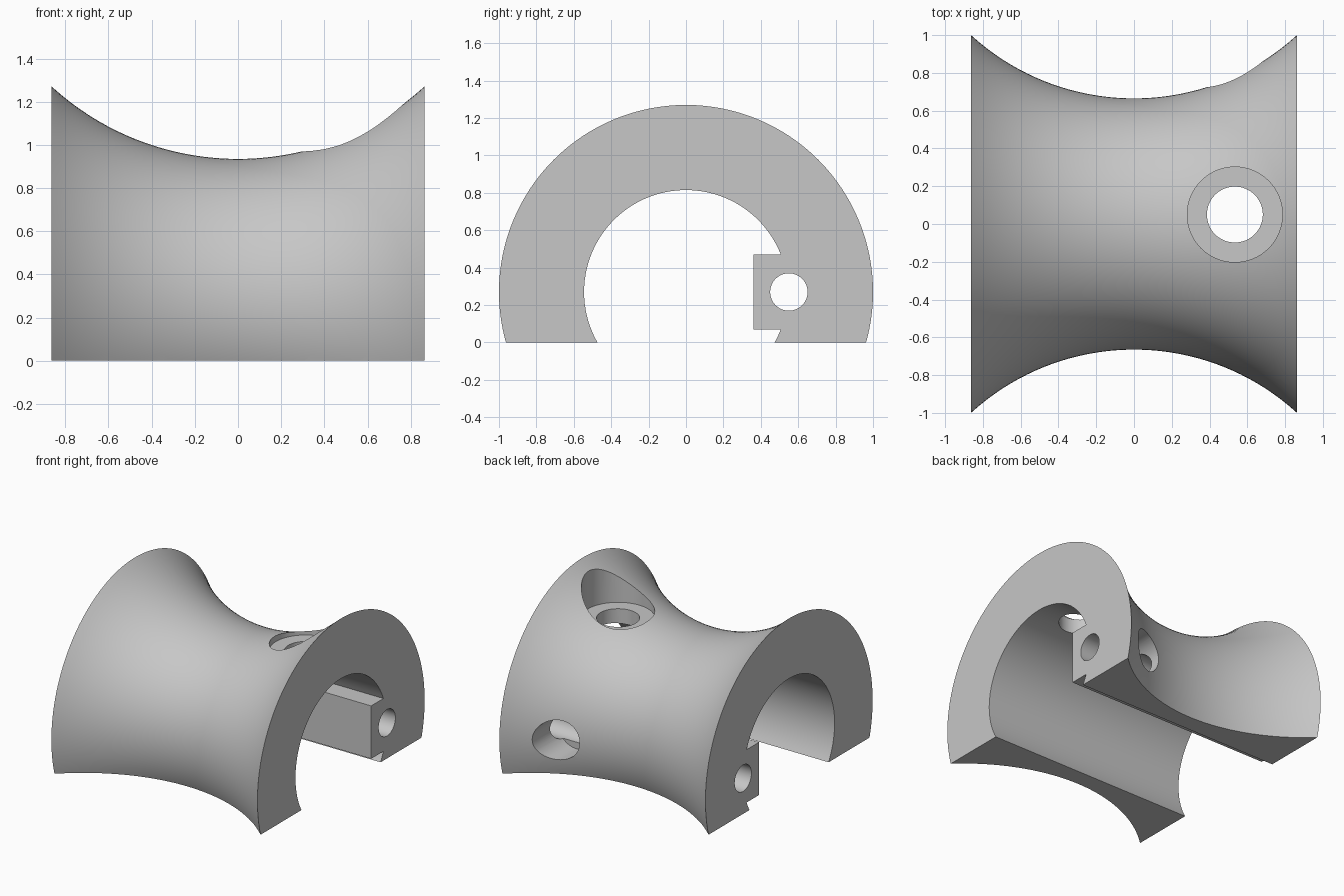
import bpy, bmesh
from math import sin, cos, pi, sqrt, asin, radians
from mathutils import Matrix, Vector

if "Cube" in bpy.data.objects:
    bpy.data.objects.remove(bpy.data.objects["Cube"])

HALF = 0.863      # half length along x
AXIS_Z = 0.27     # height of the saddle axis
WAIST = 0.665     # outer radius at the middle
SWEEP = 1.279     # radius of the concave outer curve
BORE = 0.545
HOLE_X = 0.534

grey = bpy.data.materials.new("plain grey")
grey.use_nodes = True
grey.diffuse_color = (0.57, 0.57, 0.57, 1)
grey.node_tree.nodes["Principled BSDF"].inputs["Base Color"].default_value = grey.diffuse_color


def finish(name, bm):
    bmesh.ops.recalc_face_normals(bm, faces=bm.faces)
    mesh = bpy.data.meshes.new(name)
    bm.to_mesh(mesh)
    bm.free()
    mesh.materials.append(grey)
    obj = bpy.data.objects.new(name, mesh)
    bpy.context.collection.objects.link(obj)
    return obj


def prism(name, outline):
    """Extrude a y-z outline along x, past both ends of the body."""
    bm = bmesh.new()
    face = bm.faces.new([bm.verts.new((-1.2, y, z)) for y, z in outline])
    new = bmesh.ops.extrude_face_region(bm, geom=[face])["geom"]
    bmesh.ops.translate(bm, vec=(2.4, 0, 0),
                        verts=[v for v in new if isinstance(v, bmesh.types.BMVert)])
    return finish(name, bm)


def drill(name, start, end, radius):
    """Cylinder between two points."""
    a, b = Vector(start), Vector(end)
    turn = (b - a).to_track_quat("Z", "Y").to_matrix().to_4x4()
    bm = bmesh.new()
    bmesh.ops.create_cone(bm, cap_ends=True, segments=64, radius1=radius, radius2=radius,
                          depth=(b - a).length, matrix=Matrix.Translation((a + b) / 2) @ turn)
    return finish(name, bm)


# Body: concave profile revolved around the x axis
STEPS, SIDES = 40, 128
bm = bmesh.new()
rings = []
for i in range(STEPS + 1):
    x = HALF * (2 * i / STEPS - 1)
    r = WAIST + SWEEP - sqrt(SWEEP ** 2 - x ** 2)
    rings.append([bm.verts.new((x, r * cos(2 * pi * k / SIDES), AXIS_Z + r * sin(2 * pi * k / SIDES)))
                  for k in range(SIDES)])
for a, b in zip(rings, rings[1:]):
    for k in range(SIDES):
        n = (k + 1) % SIDES
        bm.faces.new((a[k], a[n], b[n], b[k]))
bm.faces.new(rings[0])
bm.faces.new(rings[-1])
body = finish("saddle_body", bm)

# Bore outline, leaving a square rib along the back wall
RIB_Y, RIB_H = 0.36, 0.2
gap = asin(RIB_H / BORE)
angles = [gap + (2 * pi - 2 * gap) * k / 96 for k in range(97)]
outline = [(BORE * cos(t), AXIS_Z + BORE * sin(t)) for t in angles]
outline += [(RIB_Y, AXIS_Z - RIB_H), (RIB_Y, AXIS_Z + RIB_H)]

cutters = [
    prism("bore_cutter", outline),
    prism("base_cutter", [(-1.5, -1), (1.5, -1), (1.5, 0), (-1.5, 0)]),
    # Long hole through the rib
    drill("rib_hole_cutter", (-1.2, 0.55, AXIS_Z), (1.2, 0.55, AXIS_Z), 0.1),
    # Stepped hole in the top
    drill("top_hole_cutter", (HOLE_X, 0.05, 0.5), (HOLE_X, 0.05, 1.5), 0.148),
    drill("top_recess_cutter", (HOLE_X, 0.05, 0.92), (HOLE_X, 0.05, 1.5), 0.252),
    # Blind hole in the back, meeting the long hole
    drill("back_hole_cutter", (HOLE_X, 0.55, AXIS_Z), (HOLE_X, 1.3, AXIS_Z), 0.15),
]

bpy.context.view_layer.objects.active = body
for cutter in cutters:
    cutter.hide_render = True
    mod = body.modifiers.new(cutter.name, "BOOLEAN")
    mod.operation = "DIFFERENCE"
    mod.solver = "EXACT"
    mod.object = cutter
    bpy.ops.object.modifier_apply(modifier=mod.name)
    bpy.data.objects.remove(cutter)

bpy.ops.object.select_all(action="DESELECT")
body.select_set(True)
bpy.ops.object.shade_smooth_by_angle(angle=radians(30))
